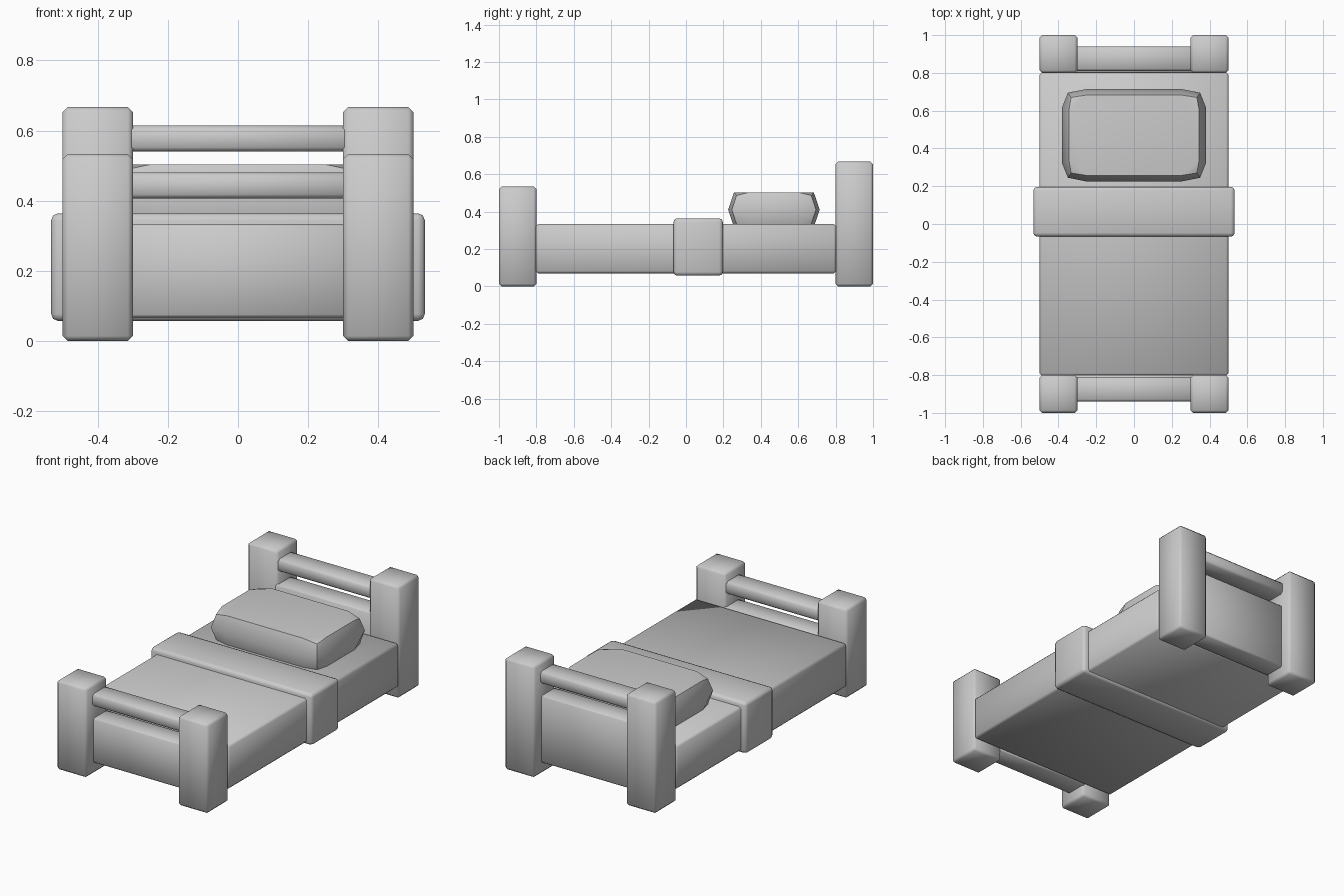
import bpy, bmesh, math

if "Cube" in bpy.data.objects:
    bpy.data.objects.remove(bpy.data.objects["Cube"])


def finish(name, bm):
    """Turn a bmesh into a softly shaded object."""
    bmesh.ops.recalc_face_normals(bm, faces=bm.faces)
    mesh = bpy.data.meshes.new(name)
    bm.to_mesh(mesh)
    bm.free()
    for p in mesh.polygons:
        p.use_smooth = True
    mesh.set_sharp_from_angle(angle=math.radians(50))
    obj = bpy.data.objects.new(name, mesh)
    bpy.context.collection.objects.link(obj)
    return obj


def block(name, lo, hi, bevel, segments=1):
    """Bevelled box between two corners."""
    bm = bmesh.new()
    bmesh.ops.create_cube(bm, size=1)
    for v in bm.verts:
        v.co = [(a + b) / 2 + c * (b - a) for a, b, c in zip(lo, hi, v.co)]
    bmesh.ops.bevel(bm, geom=list(bm.edges), offset=bevel, segments=segments,
                    profile=0.5, affect='EDGES')
    return finish(name, bm)


# Head and foot ends: two posts, a rail and a panel each
for end, side, height in (("head", 1, 0.667), ("foot", -1, 0.533)):
    def span(a, b):
        return sorted((side * a, side * b))

    y0, y1 = span(0.8, 1.0)
    for label, x in (("left", -0.4), ("right", 0.4)):
        block(f"{end}_post_{label}", (x - 0.1, y0, 0), (x + 0.1, y1, height), 0.014)
    y0, y1 = span(0.81, 0.94)
    block(f"{end}_rail", (-0.32, y0, height - 0.127), (0.32, y1, height - 0.053), 0.012)
    y0, y1 = span(0.8, 0.932)
    block(f"{end}_panel", (-0.32, y0, 0.067), (0.32, y1, height - 0.2), 0.008)

# Mattress and the folded blanket wrapped round it
block("mattress", (-0.5, -0.803, 0.07), (0.5, 0.803, 0.333), 0.012)
block("blanket_fold", (-0.533, -0.067, 0.057), (0.533, 0.197, 0.364), 0.02, 2)


# Pillow: three stacked rings with chamfered corners, widest in the middle
def corner_ring(bm, corner, y_mid):
    verts = []
    for sx, sy in ((1, 1), (-1, 1), (-1, -1), (1, -1)):
        pts = corner if sx * sy > 0 else corner[::-1]
        verts += [bm.verts.new((sx * x, y_mid + sy * y, z)) for x, y, z in pts]
    return verts


top = [(0.345, 0.13, 0.503), (0.333, 0.2, 0.486), (0.25, 0.213, 0.503)]
middle = [(0.38, 0.15, 0.41), (0.35, 0.225, 0.41), (0.25, 0.245, 0.41)]
bottom = [(x, y, 0.82 - z) for x, y, z in top]

bm = bmesh.new()
rings = [corner_ring(bm, c, 0.47) for c in (bottom, middle, top)]
for low, high in zip(rings, rings[1:]):
    for i in range(12):
        j = (i + 1) % 12
        bm.faces.new((low[i], low[j], high[j], high[i]))
for ring in (rings[0], rings[-1]):
    bm.faces.new([ring[i] for i in (0, 2, 3, 5, 6, 8, 9, 11)])
    for i in (0, 3, 6, 9):
        bm.faces.new(ring[i:i + 3])
finish("pillow", bm)
